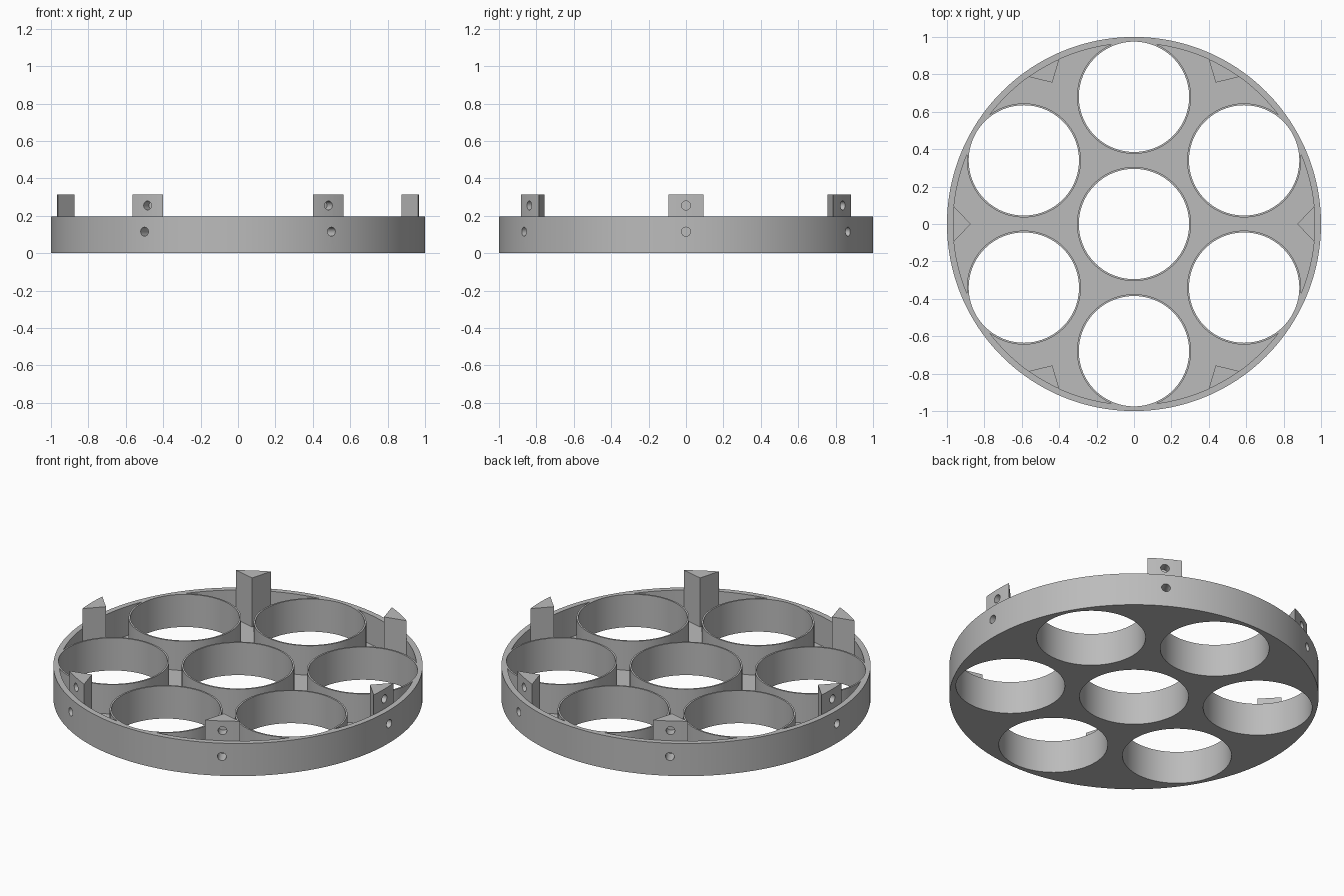
import bpy, bmesh
from math import sin, cos, pi, radians
from mathutils import Matrix, Vector

if "Cube" in bpy.data.objects:
    bpy.data.objects.remove(bpy.data.objects["Cube"])

HEIGHT, FLOOR, POST_TOP = 0.195, 0.02, 0.313
RIM_INNER, RING, HOLE, WALL = 0.967, 0.68, 0.295, 0.01
BOLT_RADIUS, BOLT_END = 0.024, 0.91

grey = bpy.data.materials.new("plain_grey")
grey.use_nodes = True
grey.diffuse_color = (0.5, 0.5, 0.5, 1)
grey.node_tree.nodes["Principled BSDF"].inputs["Base Color"].default_value = (0.5, 0.5, 0.5, 1)


def make_object(name, bm):
    bmesh.ops.recalc_face_normals(bm, faces=bm.faces)
    mesh = bpy.data.meshes.new(name)
    bm.to_mesh(mesh)
    bm.free()
    mesh.materials.append(grey)
    obj = bpy.data.objects.new(name, mesh)
    bpy.context.collection.objects.link(obj)
    return obj


def cylinders(name, centres, radius, low, high, segments):
    bm = bmesh.new()
    for x, y in centres:
        bmesh.ops.create_cone(bm, cap_ends=True, segments=segments, radius1=radius, radius2=radius,
                              depth=high - low, matrix=Matrix.Translation((x, y, (low + high) / 2)))
    return make_object(name, bm)


def activate(obj):
    bpy.ops.object.select_all(action='DESELECT')
    obj.select_set(True)
    bpy.context.view_layer.objects.active = obj


def cut(obj, cutter):
    mod = obj.modifiers.new("cut", 'BOOLEAN')
    mod.operation, mod.solver, mod.object = 'DIFFERENCE', 'EXACT', cutter
    activate(obj)
    bpy.ops.object.modifier_apply(modifier=mod.name)


def smooth(obj):
    activate(obj)
    bpy.ops.object.shade_smooth_by_angle(angle=radians(30))


# Layout: one central cup opening, six around it, six posts between the outer ones
cups = [(0, 0)] + [(RING * cos(a), RING * sin(a)) for a in (pi / 6 + i * pi / 3 for i in range(6))]
post_angles = [i * pi / 3 for i in range(6)]

# Tray: solid disc with the pocket around the cup walls removed, then the openings
tray = cylinders("tray", [(0, 0)], 1, 0, HEIGHT, 192)
pocket = cylinders("pocket_cutter", [(0, 0)], RIM_INNER, FLOOR, 0.4, 192)
cup_walls = cylinders("cup_wall_cutter", cups, HOLE + WALL, -0.2, 0.6, 96)
openings = cylinders("opening_cutter", cups, HOLE, -0.2, 0.6, 96)
cut(pocket, cup_walls)
cut(tray, pocket)
cut(tray, openings)

# Radial bolt holes, through the rim and into the posts
bm = bmesh.new()
for a in post_angles:
    for z in (0.115, 0.255):
        place = (Matrix.Rotation(a, 4, 'Z') @ Matrix.Translation(((BOLT_END + 1.1) / 2, 0, z))
                 @ Matrix.Rotation(pi / 2, 4, 'Y'))
        bmesh.ops.create_cone(bm, cap_ends=True, segments=32, radius1=BOLT_RADIUS,
                              radius2=BOLT_RADIUS, depth=1.1 - BOLT_END, matrix=place)
bolts = make_object("bolt_cutter", bm)
cut(tray, bolts)
smooth(tray)

# Wedge posts: triangular plan with a curved outer face, standing on the floor
for i, a in enumerate(post_angles):
    spread = 0.098
    arc = [a + spread * (k / 4 - 1) for k in range(9)]
    plan = [(0.873 * cos(a), 0.873 * sin(a))]
    plan += [((RIM_INNER + 0.001) * cos(t), (RIM_INNER + 0.001) * sin(t)) for t in arc]
    bm = bmesh.new()
    base = bm.faces.new([bm.verts.new((x, y, FLOOR - 0.002)) for x, y in plan])
    grown = bmesh.ops.extrude_face_region(bm, geom=[base])["geom"]
    top = [v for v in grown if isinstance(v, bmesh.types.BMVert)]
    bmesh.ops.translate(bm, verts=top, vec=Vector((0, 0, POST_TOP - FLOOR + 0.002)))
    if not any(f.normal.z < 0 and f is base for f in bm.faces) and len(bm.faces) < len(plan) + 2:
        bm.faces.new([v for v in bm.verts if v.co.z < FLOOR])
    post = make_object(f"wedge_post_{i + 1}", bm)
    cut(post, bolts)
    smooth(post)

for helper in (pocket, cup_walls, openings, bolts):
    bpy.data.objects.remove(helper)
